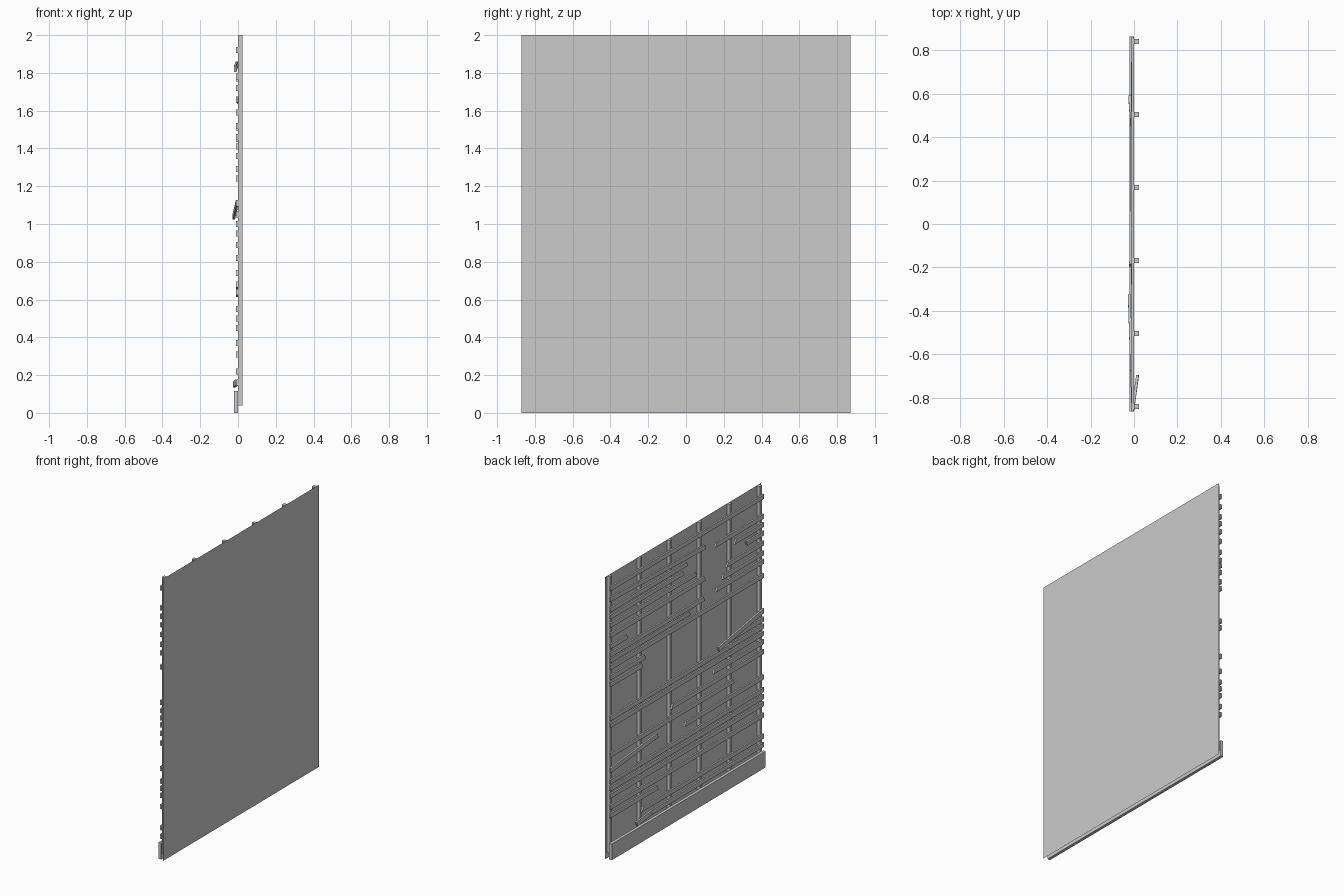
import bpy, bmesh
from mathutils import Vector

if "Cube" in bpy.data.objects:
    bpy.data.objects.remove(bpy.data.objects["Cube"])


def build(name, verts, faces):
    mesh = bpy.data.meshes.new(name)
    mesh.from_pydata(verts, [], faces)
    bm = bmesh.new()
    bm.from_mesh(mesh)
    bmesh.ops.recalc_face_normals(bm, faces=bm.faces)
    bm.to_mesh(mesh)
    bm.free()
    obj = bpy.data.objects.new(name, mesh)
    bpy.context.collection.objects.link(obj)
    return obj


BOX = [(0, 1, 2, 3), (4, 5, 6, 7), (0, 1, 5, 4),
       (1, 2, 6, 5), (2, 3, 7, 6), (3, 0, 4, 7)]


def beam(name, a, b, half_x, half_z, jag=0.0):
    """Strip running along y from a to b; jag slants the broken end b."""
    verts = []
    for end, slant in ((Vector(a), 0), (Vector(b), jag)):
        for sx, sz in ((-1, -1), (1, -1), (1, 1), (-1, 1)):
            verts.append(end + Vector((sx * half_x, sz * slant, sz * half_z)))
    return build(name, verts, BOX)


def post(name, y, w):
    return beam(name, (0.0117, y - w, 1.02), (0.0117, y + w, 1.02), 0.0117, 0.98)


# Outer wall sheet
X, Y = 0.0235, 0.872
panel = build("wall_panel", [(X, -Y, 0), (X, Y, 0), (X, Y, 2), (X, -Y, 2)], [(0, 1, 2, 3)])

# Upright studs
for i in range(6):
    post(f"stud_{i + 1}", -0.84 + i * 0.336, 0.0125)

# Baseboard
beam("baseboard", (-0.011, -0.862, 0.0575), (-0.011, 0.862, 0.0575), 0.0105, 0.0575)

E = 0.86
LX = -0.0055

# Unbroken laths
for z in (1.92, 1.36, 1.0, 0.95, 0.55, 0.5, 0.45, 0.37):
    beam("lath_full", (LX, E, z), (LX, -E, z), 0.006, 0.016)

# Laths broken off, attached on the +y side: height, broken end
for z, y in ((1.77, 0.0), (1.72, 0.04), (1.66, -0.1), (1.59, -0.2), (1.51, 0.67),
             (1.45, -0.19), (1.41, -0.03), (1.29, 0.47), (1.24, 0.5),
             (0.74, -0.52), (0.31, 0.33)):
    beam("lath_left", (LX, E, z), (LX, y, z), 0.006, 0.016, 0.008)

# Laths broken off, attached on the -y side
for z, y in ((1.78, -0.32), (1.72, -0.54), (1.59, -0.45), (1.52, -0.4), (1.46, -0.33),
             (1.05, -0.5), (0.89, -0.3), (0.82, 0.17), (0.64, 0.02), (0.22, 0.5)):
    beam("lath_right", (LX, -E, z), (LX, y, z), 0.006, 0.016, -0.008)

# Loose laths that sag, lean out or are pushed in
for a, b in (((LX, E, 1.845), (-0.016, -0.19, 1.82)),
             ((LX, E, 0.63), (LX, 0.33, 0.68)),
             ((LX, -E, 1.11), (-0.022, -0.33, 1.04)),
             ((LX, -E, 1.66), (0.016, -0.7, 1.64)),
             ((LX, -E, 0.16), (-0.008, 0.4, 0.16)),
             ((-0.008, 0.4, 0.16), (-0.02, 0.585, 0.15))):
    beam("lath_loose", a, b, 0.006, 0.016, 0.006)
